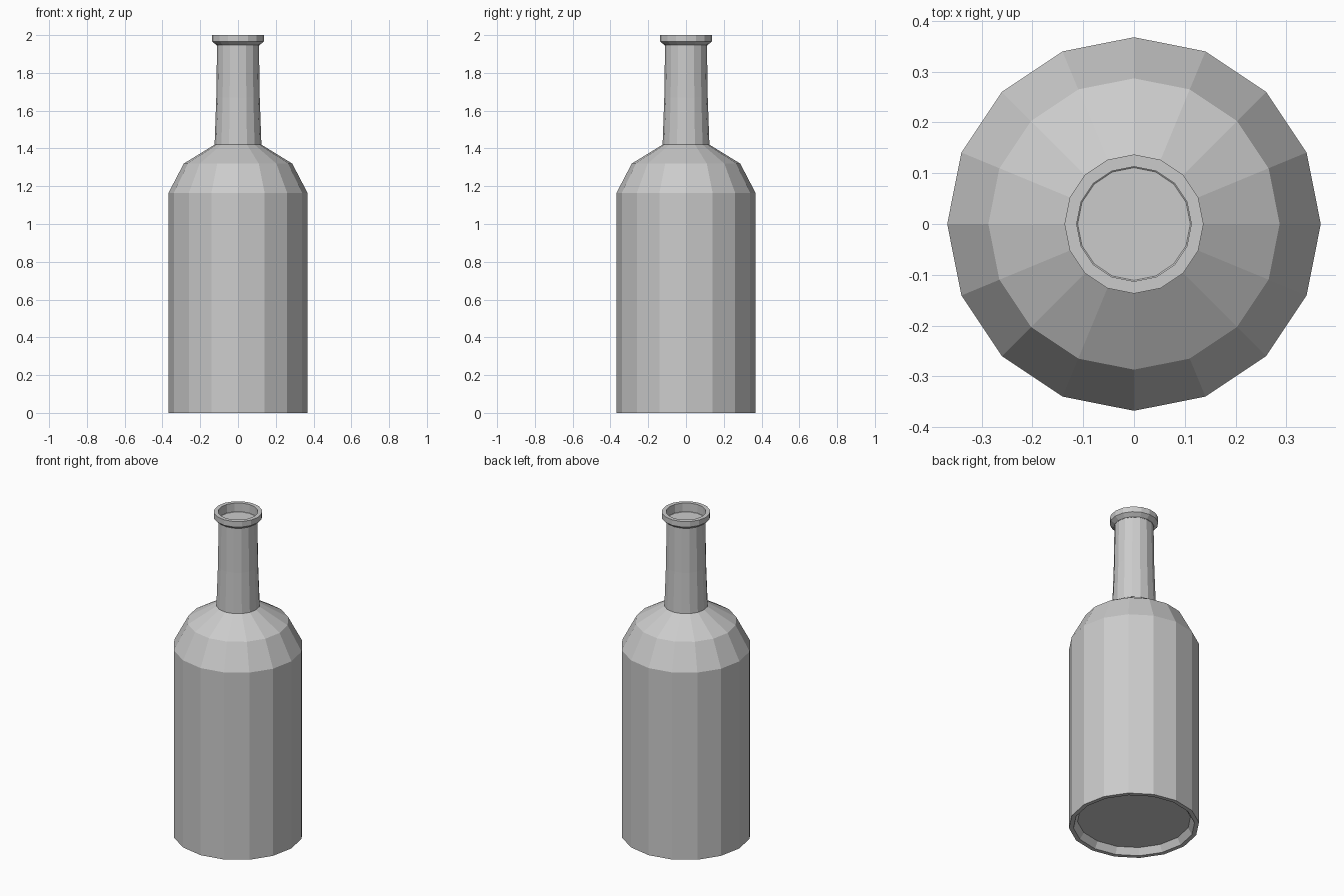
import bpy, bmesh
from math import cos, sin, pi

if "Cube" in bpy.data.objects:
    bpy.data.objects.remove(bpy.data.objects["Cube"])

SIDES = 16


def lathe(name, profile):
    """Spin (radius, z) points around z and cap both ends."""
    bm = bmesh.new()
    rings = [[bm.verts.new((r * cos(2 * pi * i / SIDES), r * sin(2 * pi * i / SIDES), z))
              for i in range(SIDES)] for r, z in profile]
    for a, b in zip(rings, rings[1:]):
        for i in range(SIDES):
            j = (i + 1) % SIDES
            bm.faces.new((a[i], a[j], b[j], b[i]))
    bm.faces.new(rings[0][::-1])
    bm.faces.new(rings[-1])
    bmesh.ops.recalc_face_normals(bm, faces=bm.faces)
    mesh = bpy.data.meshes.new(name)
    bm.to_mesh(mesh)
    bm.free()
    obj = bpy.data.objects.new(name, mesh)
    bpy.context.collection.objects.link(obj)
    return obj


lathe("bottle", [
    (0.32, 0.04), (0.343, 0.0), (0.368, 0.0),       # recessed base and foot ring
    (0.368, 1.165), (0.287, 1.32), (0.124, 1.42),   # body and shoulder
    (0.115, 1.67), (0.111, 1.945),                  # neck
    (0.137, 1.966), (0.137, 2.0),                   # lip
    (0.113, 2.0), (0.113, 1.945),                   # mouth, closed just below the rim
])
